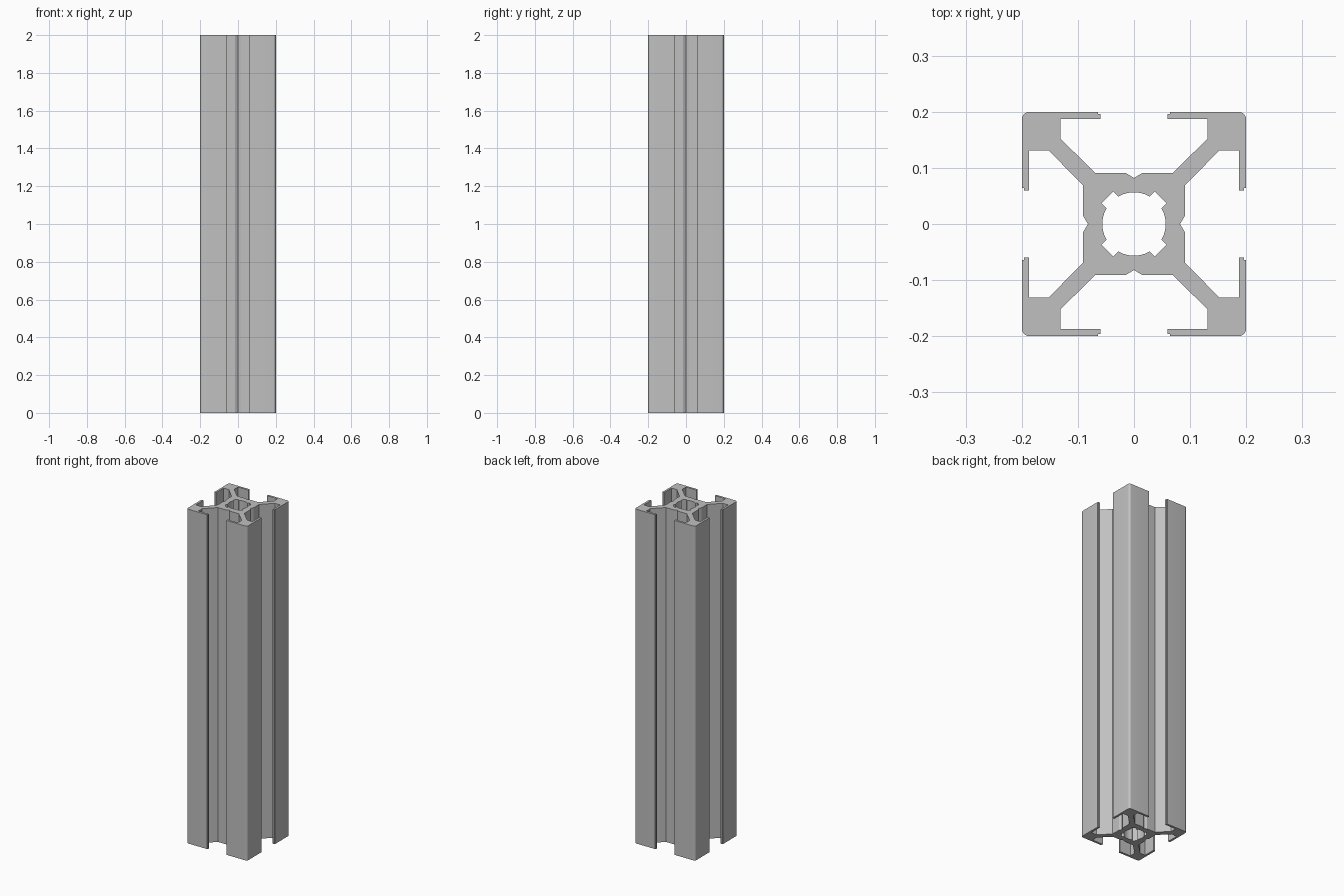
import bpy
import bmesh
import math

cube = bpy.data.objects.get("Cube")
if cube:
    bpy.data.objects.remove(cube, do_unlink=True)

LENGTH = 2.0

# Material
aluminium = bpy.data.materials.new("aluminium_grey")
aluminium.use_nodes = True
colour = (0.53, 0.53, 0.53, 1.0)
aluminium.diffuse_color = colour
aluminium.node_tree.nodes["Principled BSDF"].inputs["Base Color"].default_value = colour


def arc(cx, cy, radius, start, end, steps):
    """Points on an arc, angles in degrees."""
    angles = [math.radians(start + (end - start) * i / steps) for i in range(steps + 1)]
    return [(cx + radius * math.cos(a), cy + radius * math.sin(a)) for a in angles]


def full_loop(half):
    """Mirror an eighth of the section over the diagonal, then turn it four times."""
    quarter = half + [(y, x) for x, y in reversed(half[:-1])]
    points = []
    for _ in range(4):
        points += quarter[:-1]
        quarter = [(y, -x) for x, y in quarter]
    return points


def add_loop(bm, points):
    verts = [bm.verts.new((x, y, 0)) for x, y in points]
    return [bm.edges.new((v, verts[(i + 1) % len(verts)])) for i, v in enumerate(verts)]


# Outer section: core groove, diagonal web, slot lip, rounded corner
outer_half = [(0, 0.082), (0.015, 0.091), (0.069, 0.091), (0.131, 0.152),
              (0.131, 0.187), (0.06, 0.187), (0.06, 0.196), (0.064, 0.196),
              (0.064, 0.2)] + arc(0.186, 0.186, 0.014, 90, 45, 3)

# Bore: round walls with notches on the diagonals
bore_half = arc(0, 0, 0.0565, 90, 60, 3) + [(0.037, 0.058), (0.0475, 0.0475)]

# Fill the section and extrude it to length
bm = bmesh.new()
edges = add_loop(bm, full_loop(outer_half)) + add_loop(bm, full_loop(bore_half))
bmesh.ops.triangle_fill(bm, edges=edges, use_beauty=True, normal=(0, 0, 1))
result = bmesh.ops.extrude_face_region(bm, geom=bm.faces[:], use_keep_orig=True)
top = [g for g in result["geom"] if isinstance(g, bmesh.types.BMVert)]
bmesh.ops.translate(bm, verts=top, vec=(0, 0, LENGTH))
bmesh.ops.recalc_face_normals(bm, faces=bm.faces[:])

mesh = bpy.data.meshes.new("slotted_extrusion")
bm.to_mesh(mesh)
bm.free()
mesh.materials.append(aluminium)
extrusion = bpy.data.objects.new("slotted_extrusion", mesh)
bpy.context.collection.objects.link(extrusion)

# Smooth the rounded corners and bore, keep the rest sharp
bpy.ops.object.select_all(action="DESELECT")
extrusion.select_set(True)
bpy.context.view_layer.objects.active = extrusion
bpy.ops.object.shade_smooth_by_angle(angle=math.radians(25))
